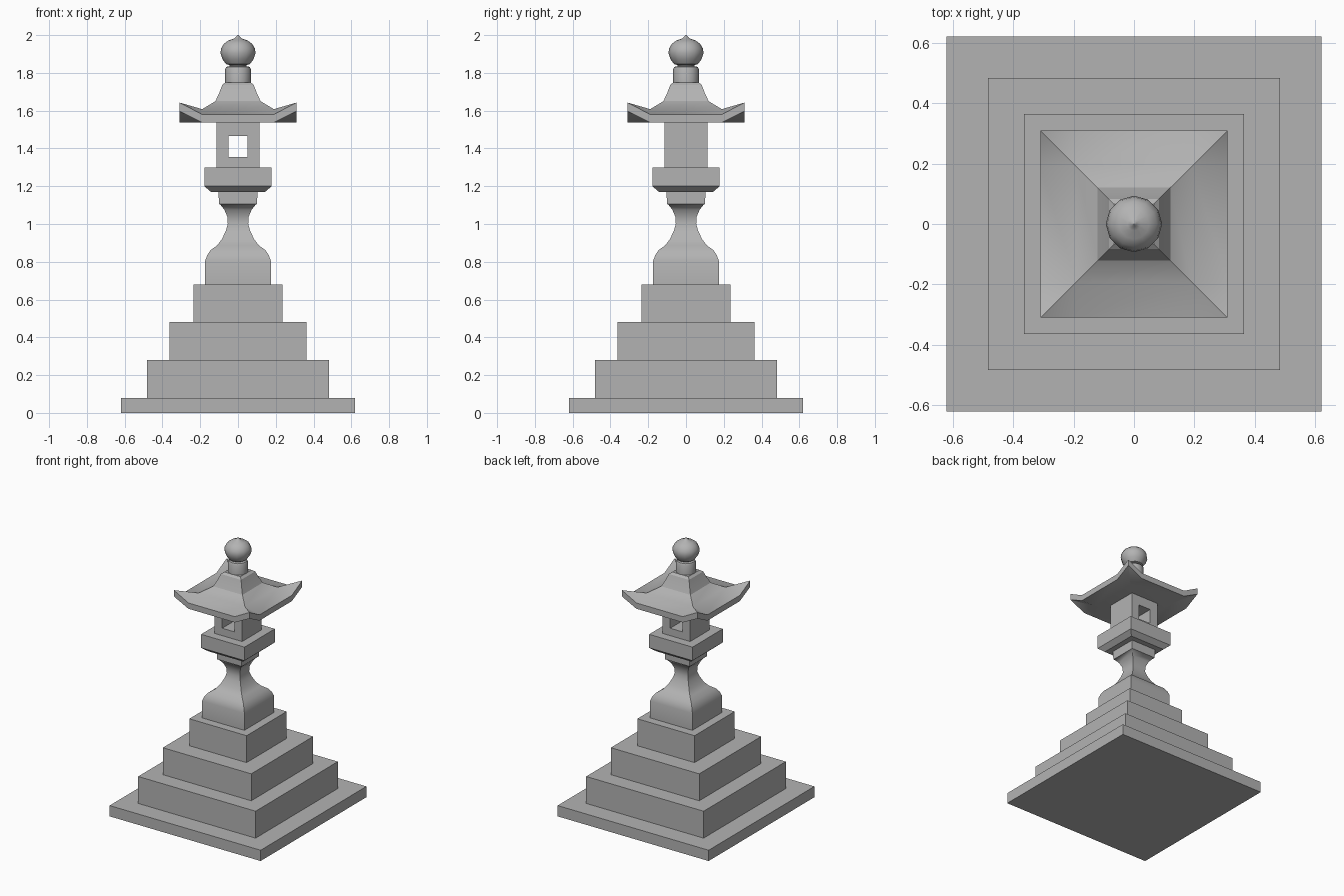
import bpy, bmesh, math

if "Cube" in bpy.data.objects:
    bpy.data.objects.remove(bpy.data.objects["Cube"])

# One stone colour for the whole lantern
stone = bpy.data.materials.new("grey_stone")
stone.use_nodes = True
COLOUR = (0.45, 0.45, 0.45, 1)
stone.diffuse_color = COLOUR
bsdf = stone.node_tree.nodes["Principled BSDF"]
bsdf.inputs["Base Color"].default_value = COLOUR
bsdf.inputs["Roughness"].default_value = 0.9


def loft(name, rings, closed=False, smooth=None):
    """Skin a list of point rings; cap the ends unless the loft is closed."""
    bm = bmesh.new()
    loops = [[bm.verts.new(p) for p in ring] for ring in rings]
    pairs = list(zip(loops, loops[1:]))
    if closed:
        pairs.append((loops[-1], loops[0]))
    else:
        bm.faces.new(loops[0])
        bm.faces.new(loops[-1])
    for low, high in pairs:
        n = len(low)
        for i in range(n):
            j = (i + 1) % n
            bm.faces.new((low[i], low[j], high[j], high[i]))
    bmesh.ops.remove_doubles(bm, verts=bm.verts[:], dist=0.0005)
    bmesh.ops.recalc_face_normals(bm, faces=bm.faces[:])
    mesh = bpy.data.meshes.new(name)
    bm.to_mesh(mesh)
    bm.free()
    mesh.materials.append(stone)
    obj = bpy.data.objects.new(name, mesh)
    bpy.context.collection.objects.link(obj)
    if smooth:
        bpy.ops.object.select_all(action="DESELECT")
        obj.select_set(True)
        bpy.context.view_layer.objects.active = obj
        bpy.ops.object.shade_smooth_by_angle(angle=math.radians(smooth))
    return obj


def square(h, z):
    return [(h, -h, z), (h, h, z), (-h, h, z), (-h, -h, z)]


def circle(r, z, sides=12):
    steps = [2 * math.pi * i / sides for i in range(sides)]
    return [(r * math.cos(a), r * math.sin(a), z) for a in steps]


def eave(h, k, z, lift=0):
    """Square ring with raised corners and a level run from -k to k."""
    ring = []
    for i in range(4):
        c, s = ((1, 0), (0, 1), (-1, 0), (0, -1))[i]
        for y, dz in ((-h, lift), (-k, 0), (k, 0)):
            ring.append((h * c - y * s, h * s + y * c, z + dz))
    return ring


# Stepped plinth
bottom = 0
for name, half, top in (("base_slab", 0.62, 0.08), ("lower_step", 0.482, 0.28),
                        ("middle_step", 0.363, 0.48), ("upper_step", 0.235, 0.68)):
    loft(name, [square(half, bottom), square(half, top)])
    bottom = top

# Flared square post
post = [(0.174, 0.68), (0.174, 0.805), (0.163, 0.835), (0.145, 0.862), (0.11, 0.887),
        (0.085, 0.92), (0.064, 0.965), (0.054, 1.0), (0.057, 1.04), (0.072, 1.075),
        (0.094, 1.103), (0.101, 1.106), (0.103, 1.175)]
loft("post", [square(*p) for p in post], smooth=35)

# Platform with chamfered underside
loft("platform", [square(0.143, 1.17), square(0.178, 1.2), square(0.178, 1.3)])


# Light chamber, pierced from front to back
def frame(x, z0, z1, y):
    return [(-x, y, z0), (x, y, z0), (x, y, z1), (-x, y, z1)]


outer, hole = (0.114, 1.3, 1.55), (0.05, 1.355, 1.465)
loft("light_chamber", [frame(*outer, -0.114), frame(*hole, -0.114),
                       frame(*hole, 0.114), frame(*outer, 0.114)], closed=True)

# Roof with upturned corners
roof = [eave(0.19, 0.19, 1.537), eave(0.31, 0.19, 1.537, 0.06),
        eave(0.31, 0.19, 1.58, 0.063)]
slope = [(0.19, 1.608), (0.12, 1.65), (0.101, 1.69), (0.083, 1.737), (0.066, 1.75)]
roof += [eave(h, h, z) for h, z in slope]
loft("roof", roof, smooth=30)

# Round neck and onion finial
neck = [(0.068, 1.745), (0.068, 1.82), (0.062, 1.832), (0.04, 1.836)]
loft("neck", [circle(*p) for p in neck], smooth=35)
finial = [(0.04, 1.825), (0.045, 1.842), (0.063, 1.846), (0.082, 1.872), (0.093, 1.905),
          (0.089, 1.93), (0.075, 1.954), (0.05, 1.972), (0.022, 1.981), (0.01, 1.991),
          (0.001, 2.0)]
loft("finial", [circle(*p) for p in finial], smooth=35)
